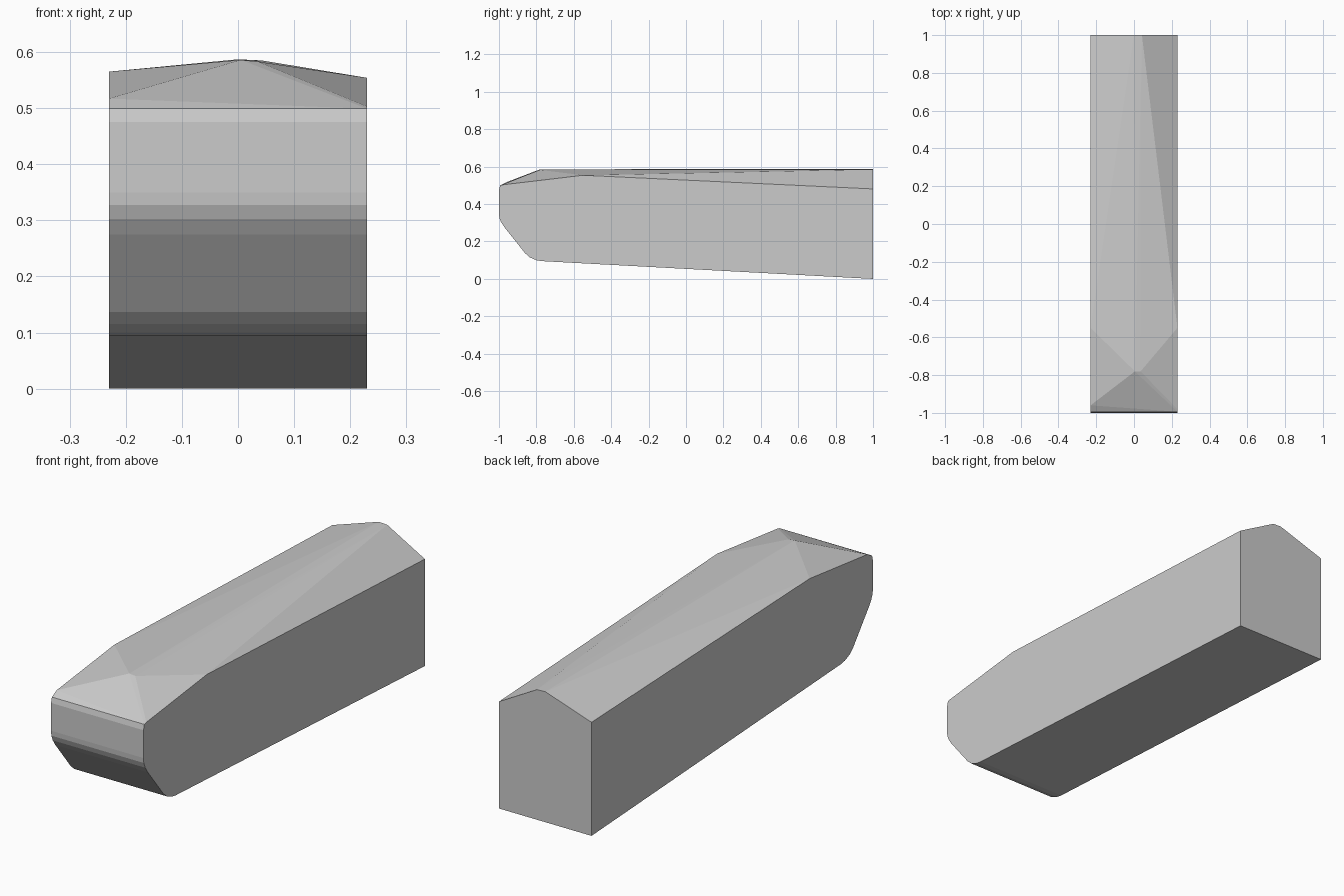
import bpy, bmesh

if "Cube" in bpy.data.objects:
    bpy.data.objects.remove(bpy.data.objects["Cube"])

HALF = 0.23  # half width

# Shared side outline (y, z): rounded nose and sloping underside
outline = [(1, 0), (-0.77, 0.095), (-0.80, 0.10), (-0.835, 0.115), (-0.86, 0.137),
           (-0.97, 0.275), (-0.988, 0.302), (-0.998, 0.327), (-1, 0.35),
           (-1, 0.475), (-0.994, 0.499)]
points = [(x, y, z) for x in (-HALF, HALF) for y, z in outline]

# Upper edges: left side, right side, then the narrow off-centre ridge
points += [(-HALF, -0.96, 0.517), (-HALF, -0.55, 0.565), (-HALF, 1, 0.511)]
points += [(HALF, -0.98, 0.503), (HALF, -0.55, 0.554), (HALF, 1, 0.481)]
points += [(0.005, -0.78, 0.586), (0.035, -0.78, 0.583),
           (0.0, 1, 0.587), (0.042, 1, 0.585)]

# Faceted block as the hull of these points
bm = bmesh.new()
for p in points:
    bm.verts.new(p)
hull = bmesh.ops.convex_hull(bm, input=bm.verts)
loose = [v for v in bm.verts if not v.link_faces]
bmesh.ops.delete(bm, geom=loose, context='VERTS')
bmesh.ops.dissolve_limit(bm, angle_limit=0.002, verts=bm.verts, edges=bm.edges)
bmesh.ops.recalc_face_normals(bm, faces=bm.faces)
mesh = bpy.data.meshes.new("block")
bm.to_mesh(mesh)
bm.free()

# Plain grey
grey = bpy.data.materials.new("light grey")
grey.diffuse_color = (0.6, 0.6, 0.6, 1)
grey.use_nodes = True
grey.node_tree.nodes["Principled BSDF"].inputs["Base Color"].default_value = grey.diffuse_color
mesh.materials.append(grey)
block = bpy.data.objects.new("faceted_block", mesh)
bpy.context.collection.objects.link(block)
